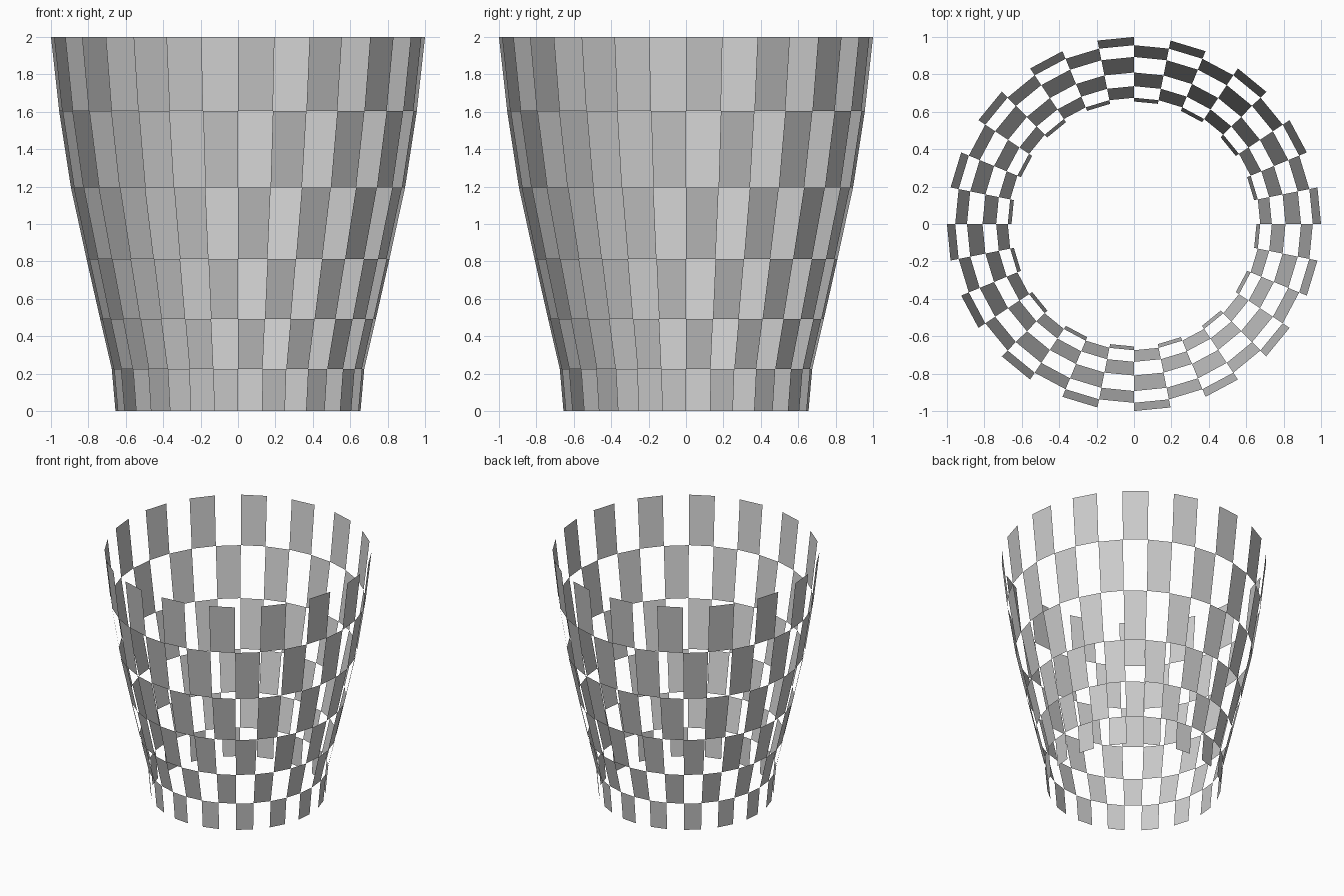
import bpy
import bmesh
from math import cos, sin, tau

if "Cube" in bpy.data.objects:
    bpy.data.objects.remove(bpy.data.objects["Cube"])

SIDES = 32
# wall profile: (radius, height)
PROFILE = [(0.655, 0.0), (0.675, 0.226), (0.737, 0.492), (0.81, 0.814),
           (0.893, 1.194), (0.956, 1.603), (1.0, 2.0)]

# lathed rings of vertices
bm = bmesh.new()
rings = [[bm.verts.new((r * cos(tau * i / SIDES), r * sin(tau * i / SIDES), z))
          for i in range(SIDES)] for r, z in PROFILE]

# checkerboard panels: every other cell of the wall is left open
for row, (low, high) in enumerate(zip(rings, rings[1:])):
    for i in range(SIDES):
        if (row + i) % 2:
            j = (i + 1) % SIDES
            bm.faces.new((low[i], low[j], high[j], high[i]))

mesh = bpy.data.meshes.new("checkered_basket_wall")
bm.to_mesh(mesh)
bm.free()
basket = bpy.data.objects.new("checkered_basket_wall", mesh)
bpy.context.collection.objects.link(basket)
